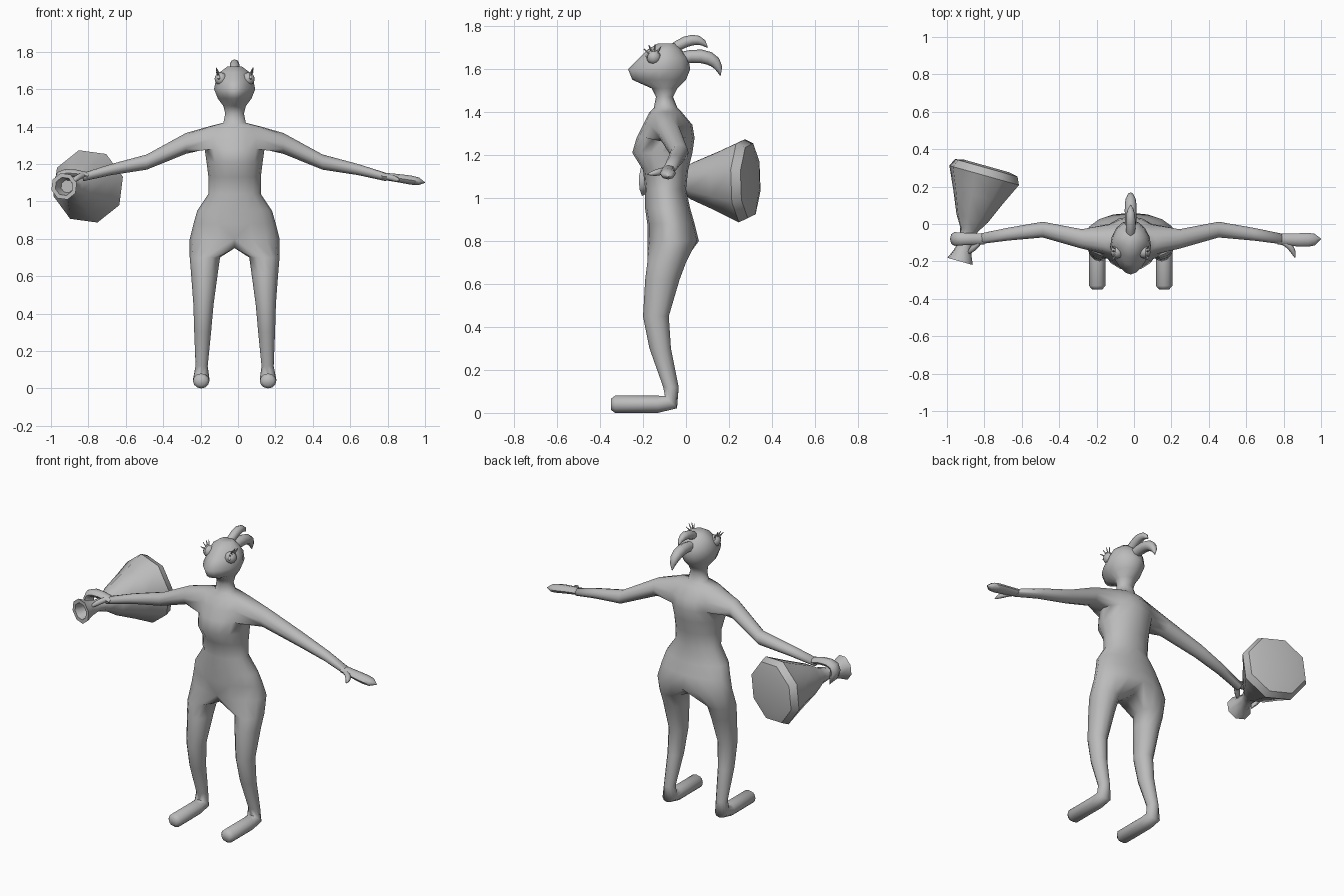
import bpy, bmesh
from math import sin, cos, radians, pi
from mathutils import Vector

cube = bpy.data.objects.get("Cube")
if cube:
    bpy.data.objects.remove(cube, do_unlink=True)

GREY = (0.5, 0.5, 0.5, 1)
grey = bpy.data.materials.new("plain grey")
grey.use_nodes = True
grey.diffuse_color = GREY
grey.node_tree.nodes["Principled BSDF"].inputs["Base Color"].default_value = GREY

X, Y, Z = Vector((1, 0, 0)), Vector((0, 1, 0)), Vector((0, 0, 1))
MID = -0.018 * X  # centre of the figure


def finish(bm, name, angle=60):
    """Turn a bmesh into a smooth-shaded grey object."""
    bmesh.ops.recalc_face_normals(bm, faces=bm.faces)
    mesh = bpy.data.meshes.new(name)
    bm.to_mesh(mesh)
    bm.free()
    mesh.materials.append(grey)
    part = bpy.data.objects.new(name, mesh)
    bpy.context.collection.objects.link(part)
    bpy.ops.object.select_all(action='DESELECT')
    part.select_set(True)
    bpy.context.view_layer.objects.active = part
    bpy.ops.object.shade_smooth_by_angle(angle=radians(angle))


def add_ring(bm, centre, u, v, count, start=0):
    """Ellipse of vertices spanned by the half axes u and v."""
    turns = [radians(start) + 2 * pi * k / count for k in range(count)]
    return [bm.verts.new(centre + u * cos(t) + v * sin(t)) for t in turns]


def skin(bm, loops):
    """Join successive loops with quads and cap the last one."""
    for a, b in zip(loops, loops[1:]):
        for i in range(len(a)):
            bm.faces.new((a[i - 1], a[i], b[i], b[i - 1]))
    bm.faces.new(loops[-1])


def tube(name, start, bend, end, size, across, flat=1, power=3, sides=8):
    """Tapered tube on a curve through three control points."""
    bm = bmesh.new()
    a, b, c = Vector(start), Vector(bend), Vector(end)
    loops = []
    steps = 6
    for i in range(steps + 1):
        s = i / steps
        centre = a.lerp(b, s).lerp(b.lerp(c, s), s)
        along = (b - a).lerp(c - b, s).normalized()
        u = (across - along * across.dot(along)).normalized()
        radius = size * (0.8 + 0.4 * s) * (1 - s ** power) + 0.002
        loops.append(add_ring(bm, centre, u * radius, along.cross(u) * radius * flat, sides))
    bm.faces.new(loops[0])
    skin(bm, loops)
    finish(bm, name)


# Torso, neck and head, right up the middle: height, half width, front, back
PROFILE = [
    (.8, .24, -.18, .06), (.88, .22, -.18, .04), (.95, .2, -.19, .02),
    (1.04, .14, -.19, 0), (1.13, .14, -.2, .01), (1.21, .15, -.25, .03),
    (1.28, .16, -.23, .04), (1.34, .16, -.2, .03), (1.4, .14, -.17, -.02),
    (1.42, .06, -.15, -.04), (1.47, .05, -.14, -.06), (1.51, .06, -.16, -.04),
    (1.55, .09, -.25, 0), (1.6, .11, -.27, .02), (1.65, .1, -.22, .01),
    (1.69, .08, -.18, -.02), (1.72, .04, -.13, -.05),
]
# Leg: depth position, height, size
LEG = [(-.09, .7, .09), (-.11, .62, .08), (-.14, .45, .06), (-.12, .3, .05), (-.07, .12, .036),
       (-.07, .05, .04), (-.13, .04, .04), (-.33, .04, .04), (-.35, .04, .025)]
# Arm: position and size
ARM = [(.26, -.08, 1.31, .052), (.47, -.03, 1.21, .042), (.66, -.055, 1.17, .034),
       (.81, -.08, 1.13, .028)]

# Half of the body, open at the armhole
bm = bmesh.new()
rows = []
for z, width, front, back in PROFILE:
    snout = 0.3 if z > 1.5 else 0
    row = []
    for j in range(9):
        t = pi * (j / 8 - 0.5)
        x = width * cos(t) * (1 + snout * min(0, sin(t))) if 0 < j < 8 else 0
        y = (front + back) / 2 + (back - front) / 2 * sin(t)
        row.append(bm.verts.new((x, y, z)))
    rows.append(row)
for i, (low, high) in enumerate(zip(rows, rows[1:])):
    for j in range(8):
        if not (i in (6, 7) and 2 <= j < 6):
            bm.faces.new((low[j], low[j + 1], high[j + 1], high[j]))
bm.faces.new(rows[-1])

# Leg and foot grown from the hips and crotch
crotch = [bm.verts.new((0, y, .75)) for y in (-.01, -.09, -.15)]
loops = [rows[0] + crotch]
for y, z, r in LEG:
    foot = z < 0.1
    tilt = radians((45 if y > -.1 else 90) if foot else 0)
    wide = X * r * (1.1 if foot else 0.9)
    deep = (Y * cos(tilt) - Z * sin(tilt)) * r
    loops.append(add_ring(bm, Vector((.18 - .03 * z, y, z)), wide, deep, 12, -120))
skin(bm, loops)

# Arm grown from the armhole
low, middle, high = rows[6:9]
loops = [low[2:7] + [middle[6]] + high[2:7][::-1] + [middle[2]]]
for x, y, z, r in ARM:
    loops.append(add_ring(bm, Vector((x, y, z)), Y * r, Z * r * (1.2 - x / 2), 12, -150))
skin(bm, loops)
bmesh.ops.mirror(bm, geom=bm.verts[:] + bm.edges[:] + bm.faces[:], axis='X', merge_dist=0.0005)
bmesh.ops.translate(bm, verts=bm.verts, vec=MID)
finish(bm, "body", 80)

# Open left hand, and right hand curled round the sack's neck
tube("left_hand", (.77, -.08, 1.135), (.9, -.09, 1.12), (1, -.08, 1.1), .034, Y, 0.65, 8)
tube("left_thumb", (.8, -.1, 1.13), (.85, -.12, 1.12), (.86, -.18, 1.11), .016, Z)
tube("right_hand", (-.8, -.08, 1.135), (-1.04, -.08, 1.2), (-.92, -.08, 1.02), .034, Y, 0.65, 8)
tube("right_thumb", (-.83, -.1, 1.14), (-.86, -.13, 1.13), (-.89, -.16, 1.1), .016, Z)

# Sack with a hollow flared mouth: depth position and radius along its axis
SACK = [(-.14, .035), (-.2, .05), (-.2, .073), (-.15, .05), (-.09, .035), (-.03, .05),
        (.03, .09), (.15, .145), (.26, .2), (.3, .18), (.31, .13)]
bm = bmesh.new()
axis = Vector((.28, 1, 0))
side = axis.cross(Z).normalized()
mouth = Vector((-.93, -.2, 1.08))
loops = [add_ring(bm, mouth + axis * (y + .2), side * r, Z * r, 8, 15) for y, r in SACK]
bm.faces.new(loops[0])
skin(bm, loops)
finish(bm, "sack", 45)

# Two curved crests on the head
tube("upper_crest", MID + Vector((0, -.08, 1.68)), MID + Vector((0, .05, 1.78)),
     MID + Vector((0, .1, 1.7)), .026, X)
tube("rear_crest", MID + Vector((0, -.03, 1.65)), MID + Vector((0, .15, 1.69)),
     MID + Vector((0, .16, 1.57)), .033, X)

# Eyes, each with a lid and a fan of lashes
for label, s in (("left", 1), ("right", -1)):
    eye = MID + Vector((s * .073, -.15, 1.655))
    bm = bmesh.new()
    bmesh.ops.create_uvsphere(bm, u_segments=12, v_segments=8, radius=.034)
    bmesh.ops.translate(bm, verts=bm.verts, vec=eye)
    finish(bm, label + "_eye")
    rim = eye + X * s * .012
    tube(label + "_eyelid", rim - Y * .035, rim + Z * .06, rim + Y * .035, .006, X, sides=6)
    for k in range(4):
        fan = radians(28 * k - 50)
        out = Y * sin(fan) + Z * cos(fan)
        root, tip = rim + out * .03, rim + out * .06 + X * s * .014
        tube(f"{label}_lash_{k + 1}", root, root.lerp(tip, 0.5), tip, .004, Y, power=1, sides=4)
